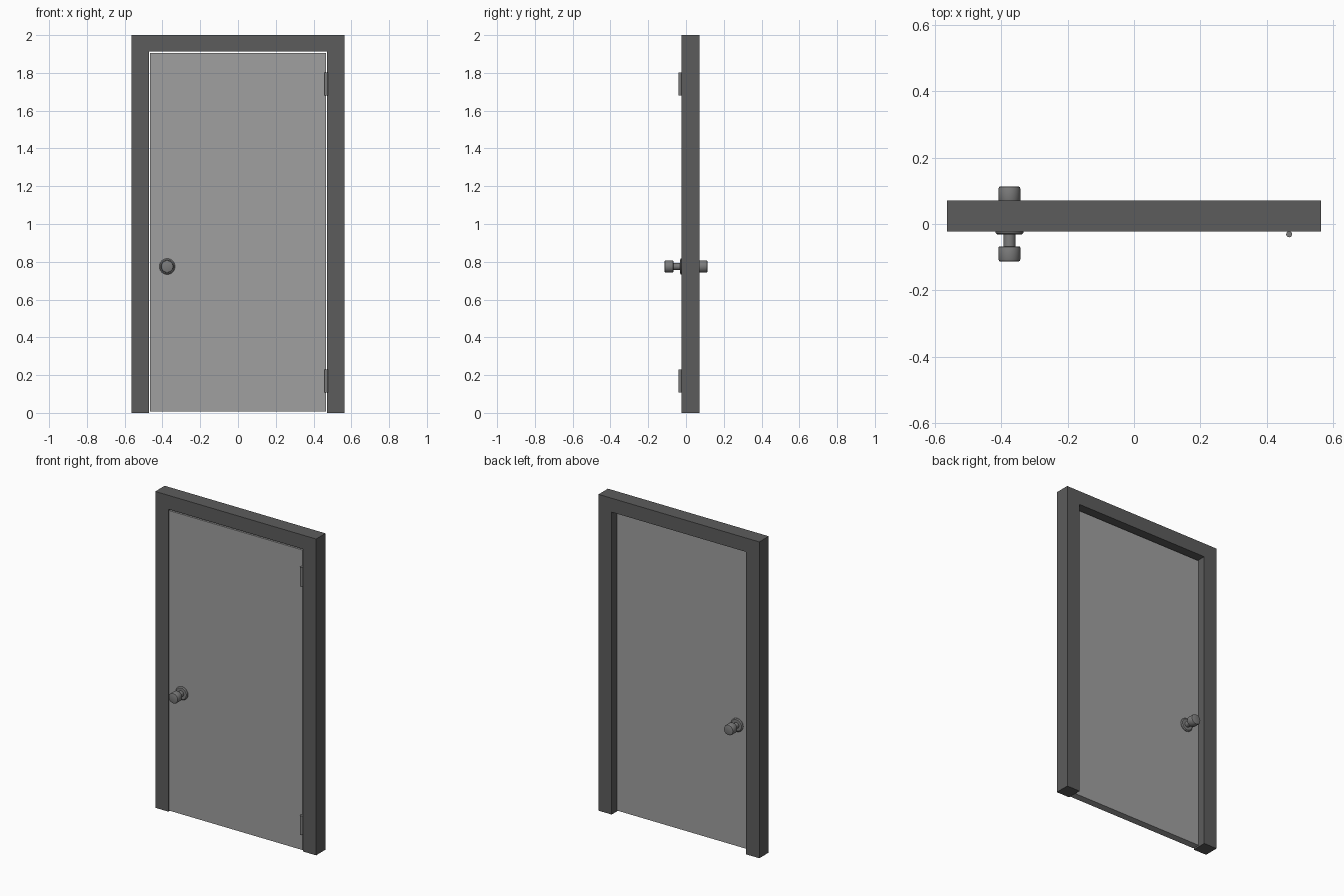
import bpy, bmesh, math
from mathutils import Vector

if "Cube" in bpy.data.objects:
    bpy.data.objects.remove(bpy.data.objects["Cube"])

HALF_W, INNER, TOP, LINTEL = 0.5625, 0.47, 2.0, 1.912
Y_FRONT, Y_BACK = -0.023, 0.071
KNOB_X, KNOB_Z = -0.375, 0.775


def grey(name, value):
    mat = bpy.data.materials.new(name)
    mat.diffuse_color = (value, value, value, 1)
    mat.use_nodes = True
    mat.node_tree.nodes["Principled BSDF"].inputs["Base Color"].default_value = mat.diffuse_color
    return mat


FRAME_GREY = grey("frame_grey", 0.107)
DOOR_GREY = grey("door_grey", 0.35)
METAL_GREY = grey("metal_grey", 0.2)


def finish(name, bm, mat):
    bmesh.ops.recalc_face_normals(bm, faces=bm.faces)
    mesh = bpy.data.meshes.new(name)
    bm.to_mesh(mesh)
    bm.free()
    mesh.materials.append(mat)
    obj = bpy.data.objects.new(name, mesh)
    bpy.context.collection.objects.link(obj)
    return obj


def extruded(name, outline, y0, y1, mat):
    """Extrude an x-z outline from y0 to y1."""
    bm = bmesh.new()
    face = bm.faces.new([bm.verts.new((x, y0, z)) for x, z in outline])
    moved = bmesh.ops.extrude_face_region(bm, geom=[face])["geom"]
    bmesh.ops.translate(bm, vec=(0, y1 - y0, 0),
                        verts=[v for v in moved if isinstance(v, bmesh.types.BMVert)])
    return finish(name, bm, mat)


def lathed(name, profile, centre, axis, steps=32):
    """Spin a (radius, distance along axis) profile around the axis."""
    axis, centre = Vector(axis), Vector(centre)
    bm = bmesh.new()
    verts = [bm.verts.new(centre + Vector((r, 0, 0)) + axis * d) for r, d in profile]
    edges = [bm.edges.new(pair) for pair in zip(verts, verts[1:])]
    bmesh.ops.spin(bm, geom=verts + edges, cent=centre, axis=axis,
                   angle=math.tau, steps=steps, use_duplicate=False)
    bmesh.ops.remove_doubles(bm, verts=bm.verts, dist=1e-5)
    obj = finish(name, bm, METAL_GREY)
    bpy.context.view_layer.objects.active = obj
    obj.select_set(True)
    bpy.ops.object.shade_smooth_by_angle(angle=math.radians(35))
    obj.select_set(False)
    return obj


# Frame: two jambs and a header in one arch
extruded("door_frame", [(-HALF_W, 0), (-HALF_W, TOP), (HALF_W, TOP), (HALF_W, 0),
                        (INNER, 0), (INNER, LINTEL), (-INNER, LINTEL), (-INNER, 0)],
         Y_FRONT, Y_BACK, FRAME_GREY)

# Door panel, flush with the front of the frame and recessed at the back
extruded("door_panel", [(-0.467, 0.008), (-0.467, 1.905), (0.467, 1.905), (0.467, 0.008)],
         Y_FRONT, -Y_FRONT, DOOR_GREY)

# Knob on each face: rosette, stem and rounded grip
rosette = [(0, 0.021), (0.042, 0.021), (0.042, 0.027), (0.036, 0.032), (0, 0.032)]
stem = [(0.018, 0.030), (0.018, 0.069)]
grip = [(0, 0.067), (0.028, 0.067), (0.0315, 0.0685), (0.033, 0.072), (0.033, 0.1065),
        (0.031, 0.1115), (0.026, 0.1135), (0, 0.1135)]
for side, sign in (("front", -1), ("back", 1)):
    for part, profile in (("rosette", rosette), ("stem", stem), ("grip", grip)):
        lathed(f"knob_{part}_{side}", profile, (KNOB_X, 0, KNOB_Z), (0, sign, 0))

# Hinge barrels on the front edge
for label, z in (("lower", 0.109), ("upper", 1.680)):
    lathed(f"hinge_{label}", [(0, 0), (0.009, 0), (0.009, 0.122), (0, 0.122)],
           (0.467, -0.031, z), (0, 0, 1), 16)
